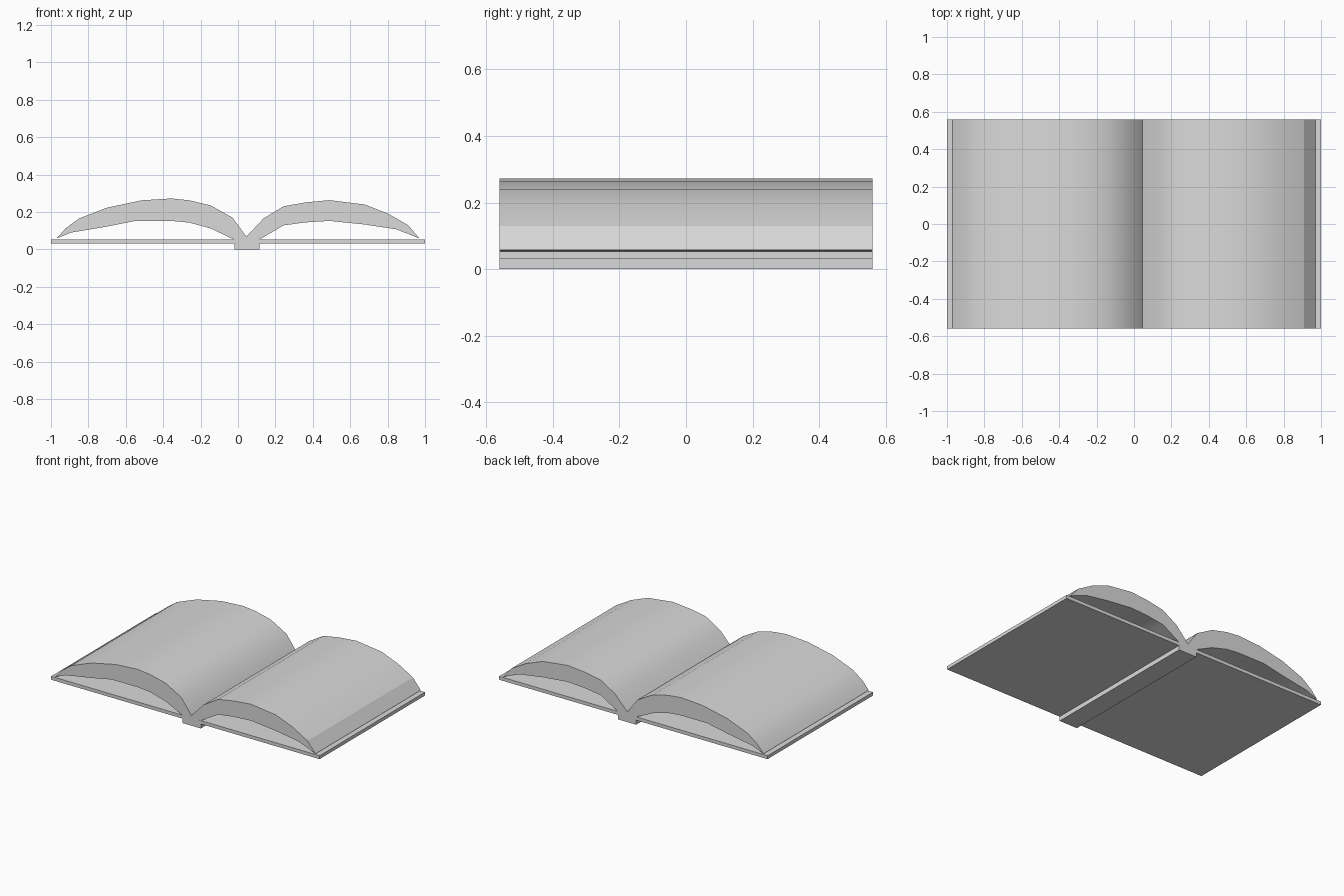
import bpy, bmesh, math
from mathutils import Vector

if "Cube" in bpy.data.objects:
    bpy.data.objects.remove(bpy.data.objects["Cube"])

HALF_DEPTH = 0.56
COVER_LOW, COVER_TOP = 0.03, 0.053

grey = bpy.data.materials.new("plain grey")
grey.use_nodes = True
colour = (0.7, 0.7, 0.7, 1)
grey.diffuse_color = colour
grey.node_tree.nodes["Principled BSDF"].inputs["Base Color"].default_value = colour


def extrude_profile(name, points):
    """Extrude an x-z outline along the full depth of the book."""
    bm = bmesh.new()
    face = bm.faces.new([bm.verts.new((x, -HALF_DEPTH, z)) for x, z in points])
    ext = bmesh.ops.extrude_face_region(bm, geom=[face])
    moved = [v for v in ext["geom"] if isinstance(v, bmesh.types.BMVert)]
    bmesh.ops.translate(bm, verts=moved, vec=Vector((0, 2 * HALF_DEPTH, 0)))
    bmesh.ops.recalc_face_normals(bm, faces=bm.faces)
    mesh = bpy.data.meshes.new(name)
    bm.to_mesh(mesh)
    bm.free()
    mesh.materials.append(grey)
    obj = bpy.data.objects.new(name, mesh)
    bpy.context.collection.objects.link(obj)
    return obj


def slab(name, x0, x1, z0, z1):
    return extrude_profile(name, [(x0, z0), (x1, z0), (x1, z1), (x0, z1)])


# Covers and the lower spine strip between them
slab("right_cover", -1, -0.02, COVER_LOW, COVER_TOP)
slab("left_cover", 0.115, 1, COVER_LOW, COVER_TOP)
slab("spine", -0.02, 0.115, 0, COVER_TOP)

# Arched page blocks, hollow underneath and meeting at the gutter
gutter = [(0.045, 0.05), (0.045, 0.068)]
right_top = [(-0.03, 0.17), (-0.147, 0.235), (-0.26, 0.262), (-0.355, 0.272),
             (-0.515, 0.262), (-0.7, 0.223), (-0.85, 0.165), (-0.922, 0.112)]
right_under = [(-0.97, 0.058), (-0.89, 0.09), (-0.7, 0.122), (-0.55, 0.152),
               (-0.355, 0.152), (-0.26, 0.143), (-0.147, 0.112), (-0.02, 0.052)]
left_top = [(0.136, 0.165), (0.243, 0.23), (0.36, 0.251), (0.49, 0.263),
            (0.676, 0.24), (0.8, 0.192), (0.91, 0.129)]
left_under = [(0.97, 0.058), (0.847, 0.107), (0.676, 0.133), (0.49, 0.152),
              (0.36, 0.144), (0.243, 0.128), (0.118, 0.054)]
pages = [extrude_profile("right_pages", gutter + right_top + right_under),
         extrude_profile("left_pages", gutter + left_top + left_under)]

# Smooth the curled pages, keeping ends and edges crisp
bpy.ops.object.select_all(action="DESELECT")
for obj in pages:
    obj.select_set(True)
bpy.context.view_layer.objects.active = pages[0]
bpy.ops.object.shade_smooth_by_angle(angle=math.radians(30))

# Flat bevel along the left fore edge
for face in pages[1].data.polygons:
    if face.center.x > 0.92 and face.normal.x > 0.5:
        face.use_smooth = False
